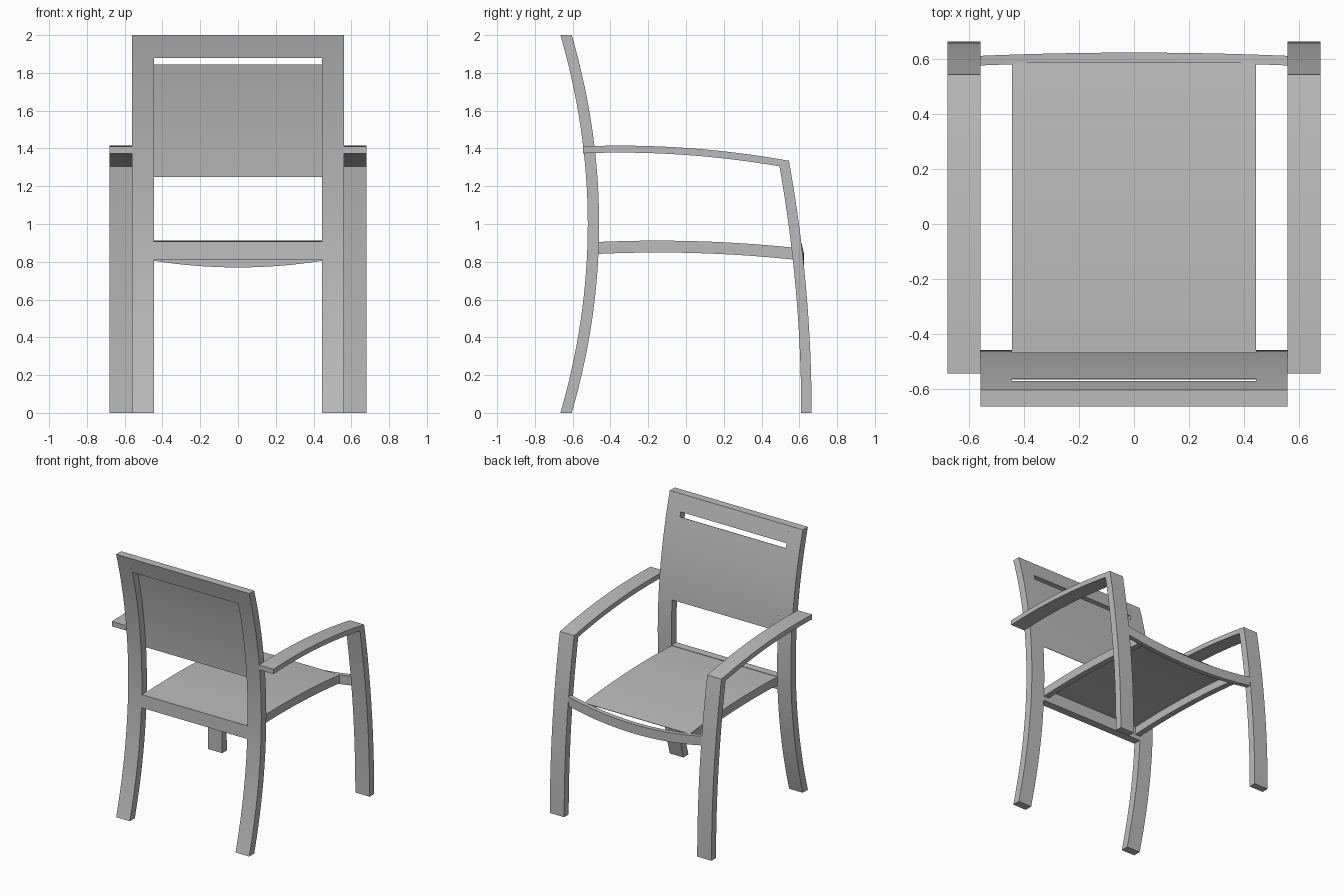
import bpy
import bmesh

if "Cube" in bpy.data.objects:
    bpy.data.objects.remove(bpy.data.objects["Cube"], do_unlink=True)

GREY = (0.5, 0.5, 0.5, 1)
grey = bpy.data.materials.new("plain_grey")
grey.use_nodes = True
grey.diffuse_color = GREY
grey.node_tree.nodes["Principled BSDF"].inputs["Base Color"].default_value = GREY

LEG_IN, LEG_OUT, ARM_OUT = 0.445, 0.56, 0.68


def span(a, b, n):
    return [a + (b - a) * i / n for i in range(n + 1)]


def loft(name, rings, mirror=False):
    """Skin a row of four-cornered sections into a closed bar."""
    bm = bmesh.new()
    rows = [[bm.verts.new(p) for p in ring] for ring in rings]
    for a, b in zip(rows, rows[1:]):
        for i in range(4):
            j = (i + 1) % 4
            bm.faces.new((a[i], a[j], b[j], b[i]))
    bm.faces.new(rows[0])
    bm.faces.new(rows[-1])
    bmesh.ops.recalc_face_normals(bm, faces=bm.faces)
    mesh = bpy.data.meshes.new(name)
    bm.to_mesh(mesh)
    bm.free()
    mesh.materials.append(grey)
    obj = bpy.data.objects.new(name, mesh)
    bpy.context.collection.objects.link(obj)
    if mirror:
        obj.modifiers.new("Mirror", 'MIRROR')
    bpy.ops.object.select_all(action='DESELECT')
    obj.select_set(True)
    bpy.context.view_layer.objects.active = obj
    bpy.ops.object.shade_smooth_by_angle()
    return obj


def side_bar(name, pairs, x0, x1, mirror=False):
    """Bar of constant width whose side outline is a row of (y, z) pairs."""
    return loft(name, [((x0, *p), (x1, *p), (x1, *q), (x0, *q)) for p, q in pairs], mirror)


# Curves that shape the chair
def back_front(z):
    return -0.46 - 0.145 * (z - 1) ** 2


def seat_top(y):
    return 0.912 - 0.072 * (y + 0.15) ** 2


def back_pairs(z0, z1, n, depth=0.06):
    return [((back_front(z) - depth, z), (back_front(z), z)) for z in span(z0, z1, n)]


# Backrest frame and panel
side_bar("back_legs", back_pairs(0, 2, 32), LEG_IN, LEG_OUT, True)
side_bar("top_rail", back_pairs(1.88, 2, 3), -LEG_IN, LEG_IN)
side_bar("back_panel", back_pairs(1.25, 1.845, 10, 0.003), -LEG_IN, LEG_IN)
side_bar("rear_seat_rail", back_pairs(0.81, 0.908, 2), -LEG_IN, LEG_IN)

# Armrests that bend down into the front legs
arm = [((y0, 1.378 - 0.102 * (y0 + 0.35) ** 2), (y1, 1.415 - 0.1 * (y1 + 0.35) ** 2))
       for y0, y1 in zip(span(-0.545, 0.495, 16), span(-0.545, 0.545, 16))]
leg = [((0.61 - 0.0675 * z0 ** 2, z0), (0.665 - 0.0673 * z1 ** 2, z1))
       for z0, z1 in zip(span(1.305, 0, 16), span(1.335, 0, 16))]
side_bar("armrests_and_front_legs", arm + leg[1:], LEG_OUT, ARM_OUT, True)

# Seat rails and seat sheet
side_bar("side_seat_rails",
         [((y, seat_top(y) - 0.063), (y, seat_top(y) - 0.003)) for y in span(-0.47, 0.582, 14)],
         0.4, LEG_IN, True)
side_bar("seat_sheet",
         [((y, seat_top(y) - 0.003), (y, seat_top(y))) for y in span(-0.472, 0.59, 14)],
         -LEG_IN, LEG_IN)

# Front rail, sagging in the middle and bowed forward
rings = []
for x in span(-LEG_OUT, LEG_OUT, 20):
    y = 0.59 - 0.038 * x * x
    z = 0.77 + 0.177 * x * x
    rings.append(((x, y, z), (x, y + 0.035, z), (x, y + 0.035, z + 0.07), (x, y, z + 0.07)))
loft("front_seat_rail", rings)
